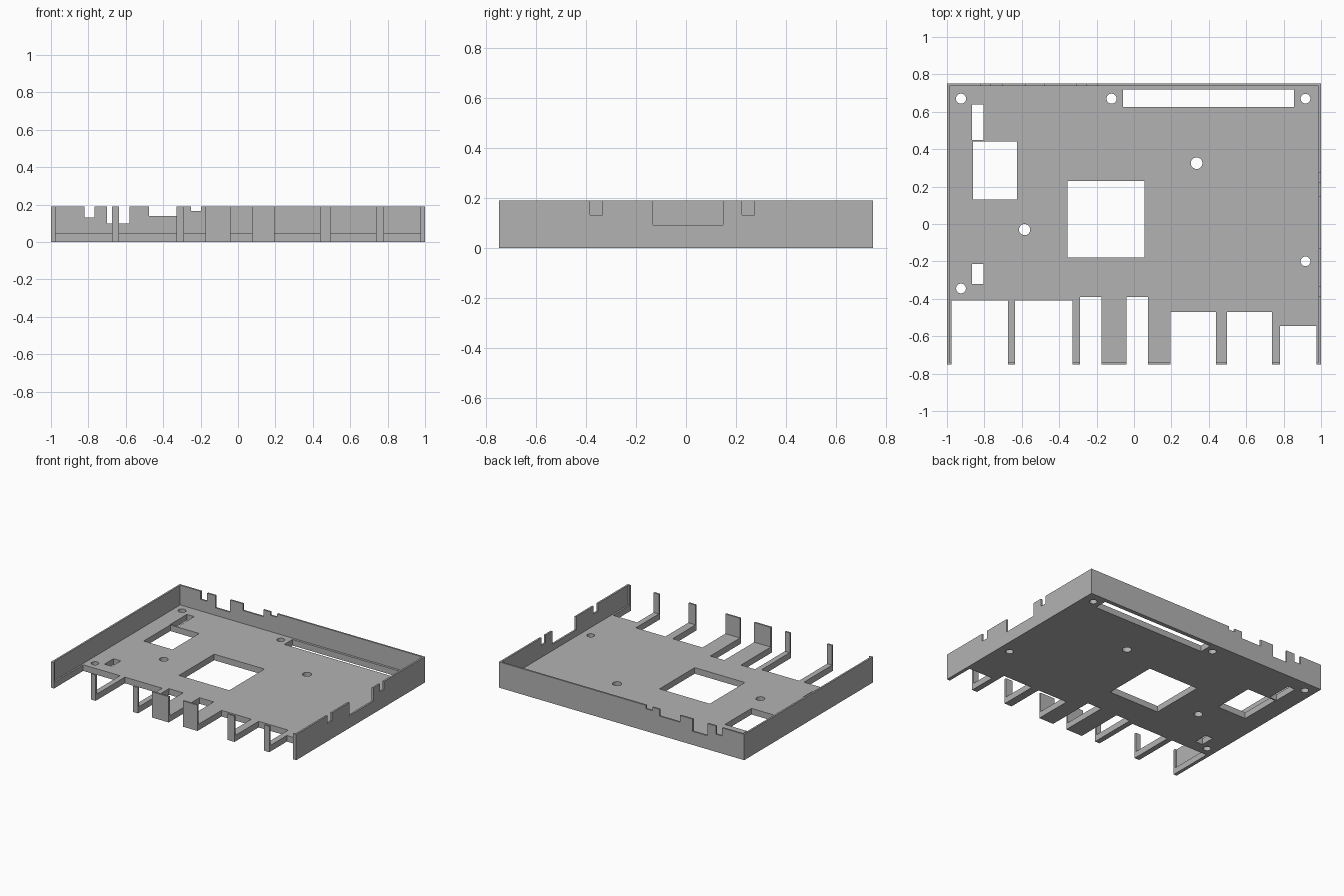
import bpy, bmesh
from mathutils import Matrix, Vector

default = bpy.data.objects.get("Cube")
if default:
    bpy.data.objects.remove(default, do_unlink=True)

HX, HY, HEIGHT = 1.0, 0.75, 0.19
WALL, FLOOR = 0.013, 0.045

grey = bpy.data.materials.new("plain_grey")
grey.use_nodes = True
grey.diffuse_color = (0.45, 0.45, 0.45, 1)
grey.node_tree.nodes["Principled BSDF"].inputs["Base Color"].default_value = (0.45, 0.45, 0.45, 1)


def add_box(bm, x0, x1, y0, y1, z0, z1):
    size = Matrix.Diagonal((x1 - x0, y1 - y0, z1 - z0, 1))
    centre = Vector((x0 + x1, y0 + y1, z0 + z1)) / 2
    bmesh.ops.create_cube(bm, size=1, matrix=Matrix.Translation(centre) @ size)


def make_object(name, bm):
    mesh = bpy.data.meshes.new(name)
    bm.to_mesh(mesh)
    bm.free()
    mesh.materials.append(grey)
    obj = bpy.data.objects.new(name, mesh)
    bpy.context.collection.objects.link(obj)
    return obj


def cut(target, bm):
    cutter = make_object("cutter", bm)
    cutter.hide_render = True
    mod = target.modifiers.new("cut", 'BOOLEAN')
    mod.operation, mod.solver, mod.object = 'DIFFERENCE', 'EXACT', cutter
    bpy.context.view_layer.objects.active = target
    bpy.ops.object.modifier_apply(modifier=mod.name)
    bpy.data.objects.remove(cutter, do_unlink=True)


# Solid tray block
bm = bmesh.new()
add_box(bm, -HX, HX, -HY, HY, 0, HEIGHT)
tray = make_object("open_tray", bm)

# Hollow inside, leaving the floor and thin walls
bm = bmesh.new()
add_box(bm, -HX + WALL, HX - WALL, -HY + WALL, HY - WALL, FLOOR, 0.4)
cut(tray, bm)

# Front port slots through wall and floor: left, right, depth end
bm = bmesh.new()
for x0, x1, y1 in [(-0.975, -0.675, -0.41), (-0.635, -0.33, -0.41),
                   (-0.29, -0.175, -0.39), (-0.04, 0.075, -0.39),
                   (0.195, 0.438, -0.47), (0.497, 0.738, -0.47),
                   (0.78, 0.975, -0.545)]:
    add_box(bm, x0, x1, -0.9, y1, -0.1, 0.4)
cut(tray, bm)

# Rectangular floor openings and round screw holes
bm = bmesh.new()
for x0, x1, y0, y1 in [(-0.06, 0.855, 0.625, 0.72), (-0.865, -0.805, 0.45, 0.64),
                       (-0.86, -0.625, 0.13, 0.44), (-0.355, 0.055, -0.18, 0.23),
                       (-0.865, -0.805, -0.32, -0.215)]:
    add_box(bm, x0, x1, y0, y1, -0.1, 0.1)
for x, y, r in [(-0.925, 0.67, 0.027), (-0.12, 0.67, 0.027), (0.917, 0.67, 0.026),
                (0.335, 0.325, 0.031), (-0.585, -0.03, 0.03),
                (-0.925, -0.345, 0.026), (0.917, -0.2, 0.026)]:
    bmesh.ops.create_cone(bm, cap_ends=True, segments=32, radius1=r, radius2=r,
                          depth=0.2, matrix=Matrix.Translation((x, y, 0)))
cut(tray, bm)

# Notches in the top of the back wall and of the +x wall
bm = bmesh.new()
for x0, x1, z in [(-0.82, -0.768, 0.13), (-0.7, -0.58, 0.1),
                  (-0.475, -0.31, 0.14), (-0.25, -0.197, 0.165)]:
    add_box(bm, x0, x1, 0.7, 0.8, z, 0.4)
for y0, y1, z in [(-0.385, -0.335, 0.132), (-0.132, 0.148, 0.092), (0.225, 0.275, 0.132)]:
    add_box(bm, 0.95, 1.05, y0, y1, z, 0.4)
cut(tray, bm)
